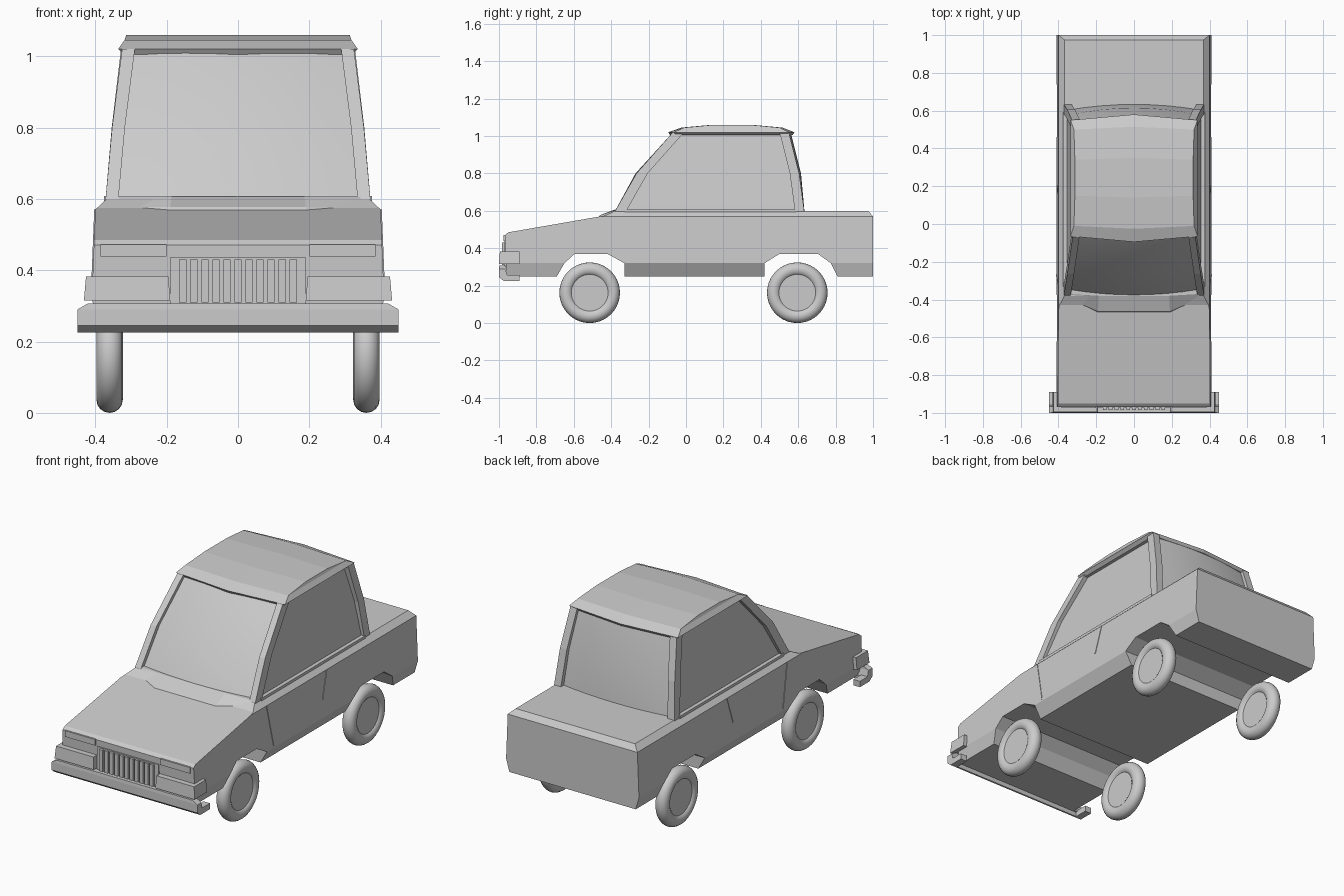
import bpy
import bmesh
from math import radians

cube = bpy.data.objects.get("Cube")
if cube:
    bpy.data.objects.remove(cube)


def finish(name, bm, mirror=False, smooth=False):
    bmesh.ops.recalc_face_normals(bm, faces=bm.faces)
    mesh = bpy.data.meshes.new(name)
    bm.to_mesh(mesh)
    bm.free()
    obj = bpy.data.objects.new(name, mesh)
    bpy.context.collection.objects.link(obj)
    if mirror:
        obj.modifiers.new("Mirror", "MIRROR")
    if smooth:
        bpy.ops.object.select_all(action="DESELECT")
        obj.select_set(True)
        bpy.context.view_layer.objects.active = obj
        bpy.ops.object.shade_smooth_by_angle(angle=radians(30))
    return obj


def loft(name, rings, **options):
    """Skin a stack of equal-length point rings and cap both ends."""
    bm = bmesh.new()
    rows = [[bm.verts.new(p) for p in ring] for ring in rings]
    n = len(rows[0])
    for low, high in zip(rows, rows[1:]):
        for i in range(n):
            j = (i + 1) % n
            bm.faces.new((low[i], low[j], high[j], high[i]))
    bm.faces.new(rows[0])
    bm.faces.new(rows[-1])
    return finish(name, bm, **options)


def rect(x0, x1, y0, y1, z):
    return [(x0, y0, z), (x1, y0, z), (x1, y1, z), (x0, y1, z)]


def box(name, x0, x1, y0, y1, z0, z1, **options):
    return loft(name, [rect(x0, x1, y0, y1, z) for z in (z0, z1)], **options)


def post(name, path, wx, wy):
    """Mirrored post with a rectangular section following a path."""
    rings = [rect(x - wx / 2, x + wx / 2, y - wy / 2, y + wy / 2, z) for x, y, z in path]
    return loft(name, rings, mirror=True)


def bowed_ring(z, half, front, back, bow, steps=8):
    """Plan outline whose front and back edges bulge outward."""
    ts = [2 * i / steps - 1 for i in range(steps + 1)]
    fore = [(half * t, front - bow * (1 - t * t), z) for t in ts]
    aft = [(half * t, back + bow * (1 - t * t), z) for t in reversed(ts)]
    return fore + aft


def half_width(z):
    stops = [(0.25, 0.39), (0.32, 0.41), (0.57, 0.40), (0.60, 0.368)]
    for (z0, w0), (z1, w1) in zip(stops, stops[1:]):
        if z <= z1 + 1e-5:
            return w0 + (w1 - w0) * (z - z0) / (z1 - z0)
    return stops[-1][1]


# Body: side profile with wheel arches, extruded and tapered by height
profile = [(-0.96, 0.25), (-0.968, 0.47), (-0.95, 0.485), (-0.43, 0.575),
           (-0.38, 0.60), (0.975, 0.60), (1.0, 0.57), (1.0, 0.25),
           (0.81, 0.25), (0.775, 0.32), (0.705, 0.37), (0.50, 0.37),
           (0.42, 0.32), (0.42, 0.25), (-0.33, 0.25), (-0.33, 0.32),
           (-0.42, 0.37), (-0.595, 0.37), (-0.65, 0.32), (-0.69, 0.25)]
bm = bmesh.new()
face = bm.faces.new([bm.verts.new((-1, y, z)) for y, z in profile])
extruded = bmesh.ops.extrude_face_region(bm, geom=[face])["geom"]
bmesh.ops.translate(bm, vec=(2, 0, 0),
                    verts=[g for g in extruded if isinstance(g, bmesh.types.BMVert)])
for height in (0.32, 0.57):
    bmesh.ops.bisect_plane(bm, geom=bm.verts[:] + bm.edges[:] + bm.faces[:],
                           plane_co=(0, 0, height), plane_no=(0, 0, 1))
for v in bm.verts:
    sill = v.co.z < 0.26 and -0.4 < v.co.y < 0.5
    v.co.x *= 0.37 if sill else half_width(v.co.z)
finish("body", bm)

# Cowl in front of the windscreen
cowl = [(-0.19, -0.47), (0.19, -0.47), (0.36, -0.40),
        (0.36, -0.34), (-0.36, -0.34), (-0.36, -0.40)]
loft("cowl", [[(x, y, 0.565) for x, y in cowl],
              [(x, y + 0.01, 0.577) for x, y in cowl],
              [(x * 0.98, max(y, -0.41) + 0.03, 0.607) for x, y in cowl]])

# Cabin glass and roof
loft("cabin_glass", [bowed_ring(0.58, 0.357, -0.36, 0.605, 0.03),
                     bowed_ring(0.80, 0.330, -0.235, 0.58, 0.035),
                     bowed_ring(1.02, 0.298, -0.04, 0.53, 0.03)], smooth=True)
loft("roof", [bowed_ring(1.005, 0.318, -0.055, 0.54, 0.03, 2),
              bowed_ring(1.02, 0.336, -0.065, 0.55, 0.03, 2),
              bowed_ring(1.045, 0.318, -0.01, 0.50, 0.015, 2),
              bowed_ring(1.06, 0.313, 0.15, 0.34, 0.01, 2)])

# Pillars
post("front_pillars", [(0.355, -0.36, 0.58), (0.335, -0.235, 0.80),
                       (0.307, -0.04, 1.02)], 0.036, 0.06)
post("rear_pillars", [(0.352, 0.61, 0.58), (0.333, 0.58, 0.80),
                      (0.307, 0.525, 1.02)], 0.042, 0.05)
box("window_sills", 0.345, 0.375, -0.33, 0.59, 0.59, 0.608, mirror=True)

# Door seams
for name, (y0, z0), (y1, z1) in (("door_front_seams", (-0.27, 0.33), (-0.32, 0.57)),
                                 ("door_rear_seams", (0.165, 0.42), (0.21, 0.57))):
    post(name, [(half_width(z0), y0, z0), (half_width(z1), y1, z1)], 0.006, 0.005)

# Nose: headlights, grille slats, corner lamps
box("headlights", 0.20, 0.385, -0.975, -0.94, 0.438, 0.472, mirror=True)
box("grille_base", -0.19, 0.19, -0.972, -0.94, 0.30, 0.435)
for i in range(11):
    x = 0.031 * (i - 5)
    box(f"grille_slat_{i + 1}", x - 0.01, x + 0.01, -0.985, -0.96, 0.31, 0.43)
loft("corner_lamps", [rect(0.19, 0.432, -1.0, -0.89, 0.315),
                      rect(0.195, 0.426, -0.995, -0.89, 0.383)], mirror=True)

# Front bumper: wrapped lower rail and raised upper bar
wrap = [(-0.45, -1.0), (0.45, -1.0), (0.45, -0.89), (0.41, -0.89),
        (0.41, -0.965), (-0.41, -0.965), (-0.41, -0.89), (-0.45, -0.89)]
loft("bumper_rail", [[(x, max(y, -0.975), 0.225) for x, y in wrap],
                     [(x, y, 0.245) for x, y in wrap],
                     [(x, y, 0.258) for x, y in wrap]])
loft("bumper_bar", [rect(-0.45, 0.45, -1.0, -0.955, 0.25),
                    rect(-0.45, 0.45, -1.0, -0.965, 0.29),
                    rect(-0.42, 0.42, -0.998, -0.965, 0.307)])

# Wheels
for end, y in (("front", -0.515), ("rear", 0.595)):
    for side, x in (("left", 0.36), ("right", -0.36)):
        place = dict(location=(x, y, 0.162), rotation=(0, radians(90), 0))
        bpy.ops.mesh.primitive_torus_add(major_segments=40, minor_segments=16,
                                         major_radius=0.125, minor_radius=0.037, **place)
        bpy.context.object.name = f"{end}_{side}_tyre"
        bpy.ops.object.shade_smooth()
        bpy.ops.mesh.primitive_cylinder_add(vertices=40, radius=0.115, depth=0.05, **place)
        bpy.context.object.name = f"{end}_{side}_hub"
        bpy.ops.object.shade_smooth_by_angle(angle=radians(30))
